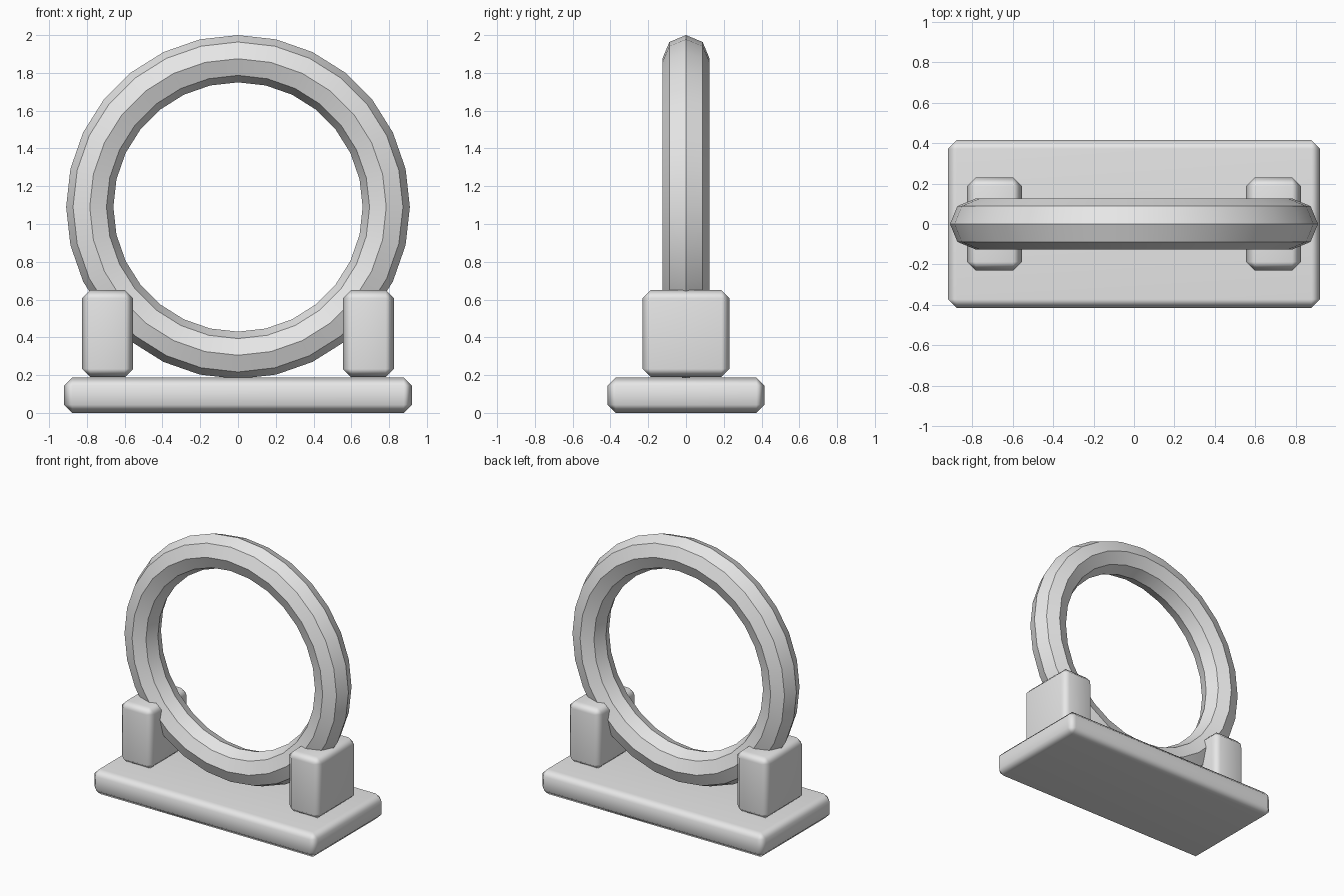
import bpy, math

if "Cube" in bpy.data.objects:
    bpy.data.objects.remove(bpy.data.objects["Cube"])

grey = bpy.data.materials.new("light_grey")
grey.diffuse_color = (0.8, 0.8, 0.8, 1)
grey.use_nodes = True
grey.node_tree.nodes["Principled BSDF"].inputs["Base Color"].default_value = grey.diffuse_color


def chamfered_box(name, low, high, bevel):
    """Box between two corners with a single chamfer on every edge."""
    centre = [(a + b) / 2 for a, b in zip(low, high)]
    bpy.ops.mesh.primitive_cube_add(size=1, location=centre)
    box = bpy.context.object
    box.name = name
    box.scale = [b - a for a, b in zip(low, high)]
    bpy.ops.object.transform_apply(location=False, rotation=False, scale=True)
    box.data.materials.append(grey)
    bpy.ops.object.shade_smooth()
    mod = box.modifiers.new("chamfer", 'BEVEL')
    mod.width = bevel
    mod.segments = 1
    # keeps the large faces flat while the chamfers blend
    box.modifiers.new("flat_faces", 'WEIGHTED_NORMAL')
    return box


# Base slab
chamfered_box("base", (-0.92, -0.415, 0), (0.92, 0.415, 0.187), 0.043)

# Support blocks on both sides of the ring
for side, label in ((-1, "left"), (1, "right")):
    x = side * 0.69
    chamfered_box(label + "_support", (x - 0.135, -0.23, 0.19),
                  (x + 0.135, 0.23, 0.65), 0.043)

# Upright ring with an eight-sided section
bpy.ops.mesh.primitive_torus_add(major_segments=28, minor_segments=8,
                                 major_radius=0.785, minor_radius=0.125,
                                 location=(0, 0, 1.09),
                                 rotation=(math.pi / 2, 0, 0))
ring = bpy.context.object
ring.name = "ring"
ring.data.materials.append(grey)
bpy.ops.object.shade_smooth_by_angle(angle=math.radians(30))
